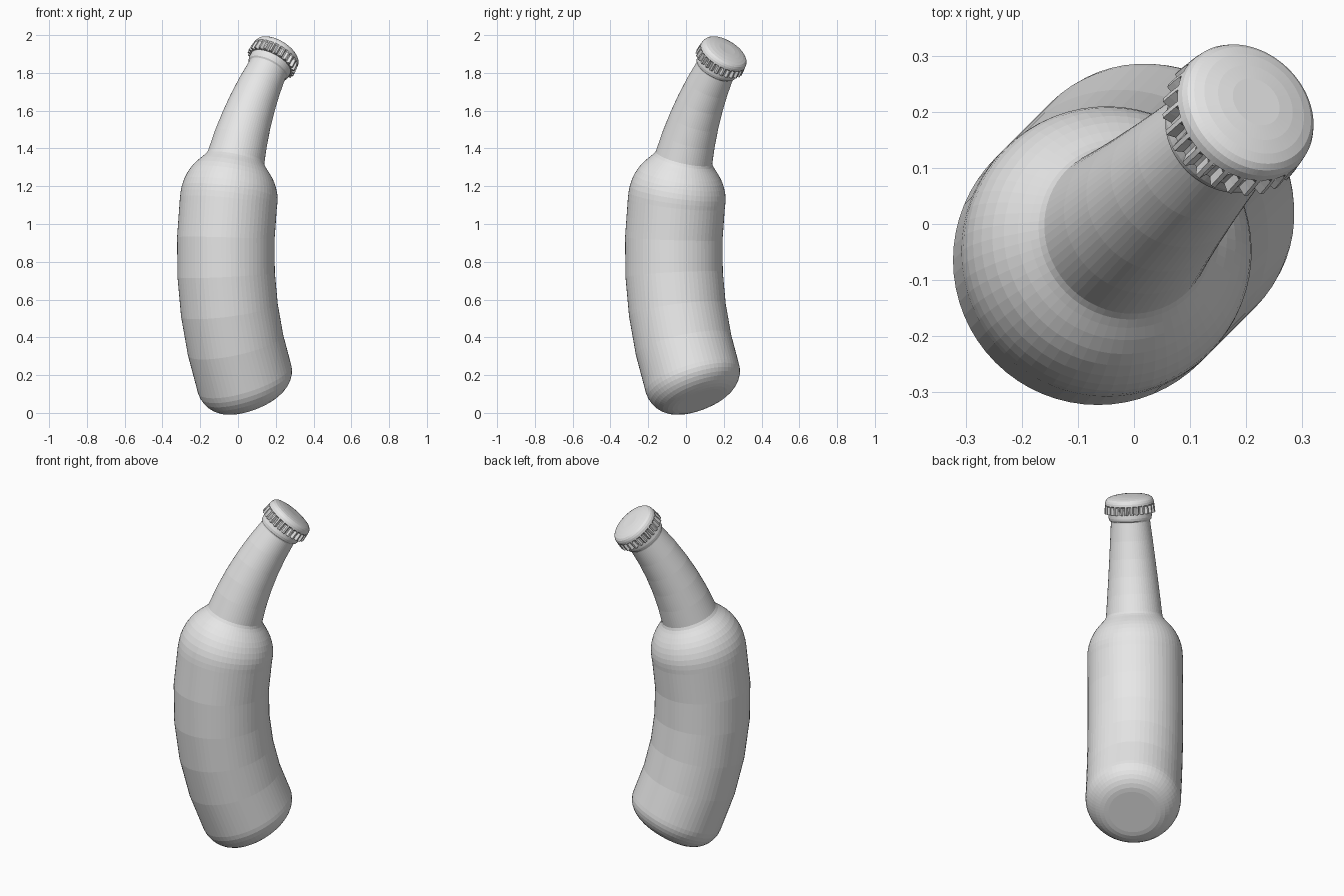
import bpy, bmesh, math
from mathutils import Vector

cube = bpy.data.objects.get("Cube")
if cube:
    bpy.data.objects.remove(cube, do_unlink=True)

BEND_RADIUS = 1.65
MID_U, MID_Z = -0.093, 0.85
LEAN = Vector((1, 1, 0)).normalized()
SIDE = Vector((-1, 1, 0)).normalized()

grey = bpy.data.materials.new("plain_grey")
grey.use_nodes = True
colour = (0.8, 0.8, 0.8, 1)
grey.diffuse_color = colour
grey.node_tree.nodes["Principled BSDF"].inputs["Base Color"].default_value = colour


def bent(s, a, b):
    """Point at length s on the curved axis, offset a along the lean and b sideways."""
    phi = s / BEND_RADIUS
    u = MID_U + BEND_RADIUS * (1 - math.cos(phi)) + a * math.cos(phi)
    z = MID_Z + BEND_RADIUS * math.sin(phi) - a * math.sin(phi)
    return LEAN * u + SIDE * b + Vector((0, 0, z))


def lathe(name, profile, sides, flute=None):
    """Revolve (length, radius, flute depth) rings around the curved axis."""
    bm = bmesh.new()
    rings = []
    for s, r, depth in profile:
        ring = []
        for i in range(sides):
            rr = r - depth * (flute(i) if flute else 0)
            t = 2 * math.pi * i / sides
            ring.append(bm.verts.new(bent(s, rr * math.cos(t), rr * math.sin(t))))
        rings.append(ring)
    for low, high in zip(rings, rings[1:]):
        for i in range(sides):
            j = (i + 1) % sides
            bm.faces.new((low[i], low[j], high[j], high[i]))
    bm.faces.new(rings[0][::-1])
    bm.faces.new(rings[-1])
    bmesh.ops.recalc_face_normals(bm, faces=bm.faces)
    mesh = bpy.data.meshes.new(name)
    bm.to_mesh(mesh)
    bm.free()
    mesh.materials.append(grey)
    obj = bpy.data.objects.new(name, mesh)
    bpy.context.collection.objects.link(obj)
    return obj


# Bottle: rounded base, long body, domed shoulder, tapering neck and lip
BODY, FILLET, BASE = 0.258, 0.13, -0.818
profile = []
for k in range(9):
    t = math.pi / 2 * k / 8
    profile.append((BASE + FILLET * (1 - math.cos(t)),
                    BODY - FILLET * (1 - math.sin(t))))
profile += [(-0.688 + 0.19 * k, BODY) for k in range(1, 6)]
profile += [(0.29, BODY), (0.32, 0.256), (0.35, 0.25), (0.38, 0.24), (0.41, 0.226),
            (0.435, 0.21), (0.46, 0.19), (0.48, 0.172), (0.495, 0.16), (0.51, 0.153)]
profile += [(0.51 + 0.104 * k, 0.153 - 0.0094 * k) for k in range(1, 6)]
profile += [(1.035, 0.107), (1.042, 0.114), (1.055, 0.117), (1.075, 0.117),
            (1.085, 0.113), (1.12, 0.11)]
lathe("bottle", [(s, r, 0) for s, r in profile], 64)

# Crown cap: fluted skirt, rolled edge and shallow dome
cap = [(1.078, 0.115, 0), (1.078, 0.137, 0.016), (1.1, 0.136, 0.015),
       (1.122, 0.134, 0.011), (1.128, 0.133, 0), (1.142, 0.131, 0),
       (1.153, 0.126, 0), (1.161, 0.117, 0), (1.167, 0.1, 0),
       (1.172, 0.075, 0), (1.175, 0.047, 0)]
lathe("crown_cap", cap, 26 * 4, lambda i: 1 if i % 4 < 2 else 0)
